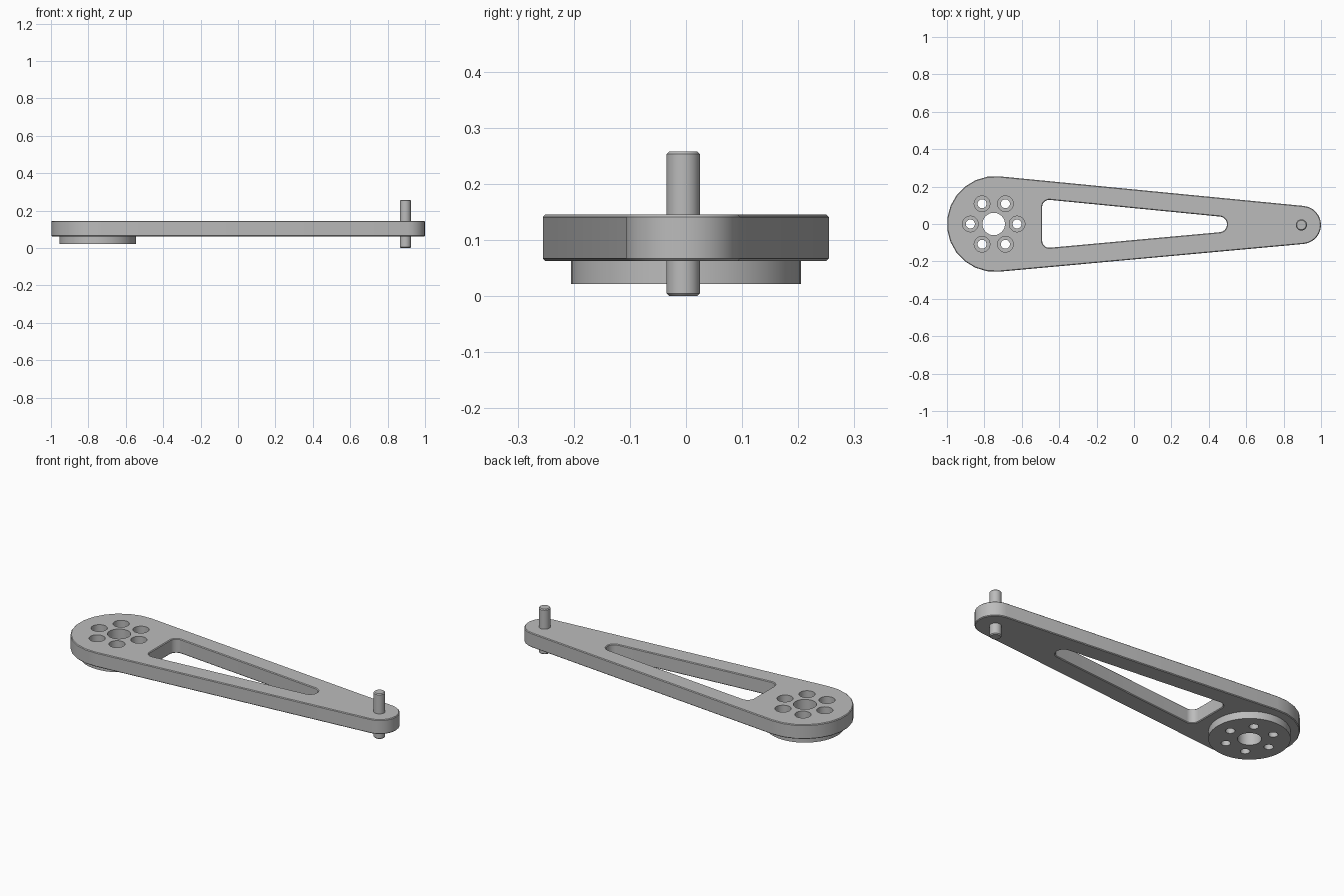
import bpy, bmesh, math
from mathutils import Vector

if "Cube" in bpy.data.objects:
    bpy.data.objects.remove(bpy.data.objects["Cube"])

metal = bpy.data.materials.new("grey metal")
metal.use_nodes = True
grey = (0.5, 0.5, 0.5, 1)
metal.diffuse_color = grey
metal.node_tree.nodes["Principled BSDF"].inputs["Base Color"].default_value = grey


def outline(circles, grow=0.0, step=15):
    """Rounded outline wrapped around (x, y, radius) circles listed counter-clockwise."""
    n = len(circles)
    if n == 1:
        x, y, r = circles[0]
        count = round(360 / step)
        return [(x + (r + grow) * math.cos(math.tau * k / count),
                 y + (r + grow) * math.sin(math.tau * k / count)) for k in range(count)]
    normals = []
    for i in range(n):
        a, b = circles[i], circles[(i + 1) % n]
        d = Vector((b[0] - a[0], b[1] - a[1]))
        normals.append(math.atan2(d.y, d.x) - math.acos((a[2] - b[2]) / d.length))
    points = []
    for i, (x, y, r) in enumerate(circles):
        start = normals[i - 1]
        span = (normals[i] - start) % math.tau
        count = max(3, math.ceil(math.degrees(span) / step))
        for k in range(count + 1):
            t = start + span * k / count
            points.append((x + (r + grow) * math.cos(t), y + (r + grow) * math.sin(t)))
    return points


def slab(name, z0, z1, outer, holes=(), chamfer=0.0, step=15):
    """Flat part; each hole is (circles, chamfer)."""
    bm = bmesh.new()
    bottom, top = [], []
    shapes = [(outer, chamfer, -1, step)] + [(c, ch, 1, 11.25) for c, ch in holes]
    for circles, ch, sign, st in shapes:
        levels = [(z0, ch), (z0 + ch, 0), (z1 - ch, 0), (z1, ch)] if ch else [(z0, 0), (z1, 0)]
        rings = [[bm.verts.new((x, y, z)) for x, y in outline(circles, sign * g, st)]
                 for z, g in levels]
        n = len(rings[0])
        for low, high in zip(rings, rings[1:]):
            for i in range(n):
                j = (i + 1) % n
                bm.faces.new((low[i], low[j], high[j], high[i]))
        for ring, edges in ((rings[0], bottom), (rings[-1], top)):
            edges += [bm.edges.get((ring[i], ring[(i + 1) % n])) for i in range(n)]
    for edges in (bottom, top):
        bmesh.ops.triangle_fill(bm, edges=edges, use_beauty=True, use_dissolve=False)
    bmesh.ops.recalc_face_normals(bm, faces=bm.faces)
    mesh = bpy.data.meshes.new(name)
    bm.to_mesh(mesh)
    bm.free()
    mesh.materials.append(metal)
    obj = bpy.data.objects.new(name, mesh)
    bpy.context.collection.objects.link(obj)
    bpy.ops.object.select_all(action="DESELECT")
    obj.select_set(True)
    bpy.context.view_layer.objects.active = obj
    bpy.ops.object.shade_smooth_by_angle(angle=math.radians(30))
    return obj


HUB_X = -0.75
PLATE_BOTTOM, PLATE_TOP = 0.063, 0.145


def bolt_holes(radius):
    return [([(HUB_X + 0.125 * math.cos(k * math.pi / 3),
               0.125 * math.sin(k * math.pi / 3), radius)], 0) for k in range(6)]


bore = ([(HUB_X, 0, 0.06)], 0)

# Tapered arm with a rounded triangular window and wide bolt holes
window = [(0.455, -0.002, 0.042), (-0.453, 0.091, 0.038), (-0.453, -0.089, 0.038)]
slab("arm_plate", PLATE_BOTTOM, PLATE_TOP,
     [(-0.744, 0, 0.256), (0.898, -0.005, 0.102)],
     [(window, 0.004), bore] + bolt_holes(0.042), chamfer=0.004)

# Hub disc under the wide end, with narrow bolt holes
slab("hub_disc", 0.022, PLATE_BOTTOM, [(HUB_X, 0, 0.205)],
     [bore] + bolt_holes(0.024), step=7.5)

# Pin through the narrow end
slab("pin", 0, 0.258, [(0.895, -0.005, 0.03)], chamfer=0.005, step=11.25)
